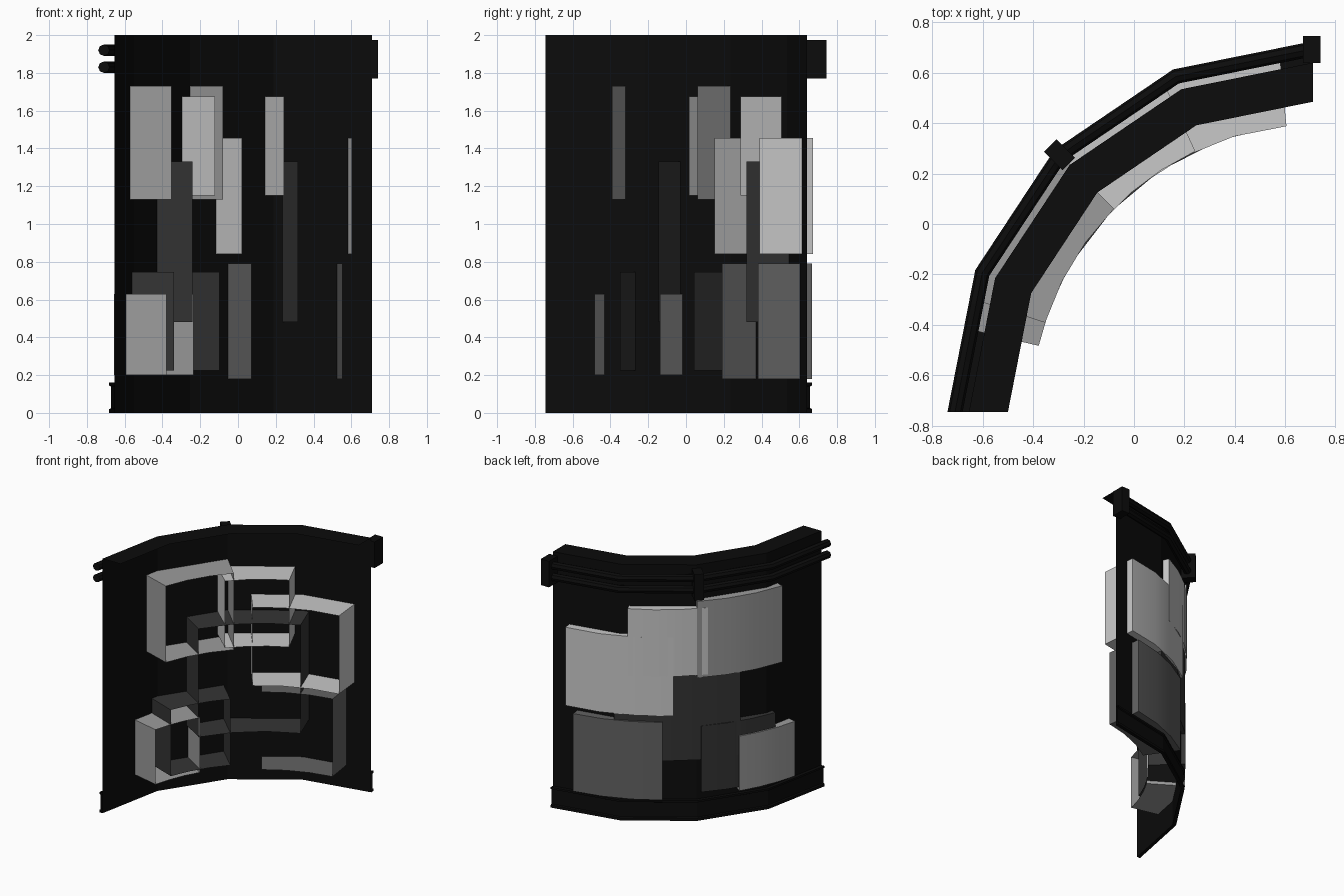
import bpy, bmesh, math

if "Cube" in bpy.data.objects:
    bpy.data.objects.remove(bpy.data.objects["Cube"])

CX, CY = 0.71, -0.745   # centre of the quarter arc


def material(name, v):
    m = bpy.data.materials.new(name)
    m.diffuse_color = (v, v, v, 1)
    m.use_nodes = True
    m.node_tree.nodes["Principled BSDF"].inputs["Base Color"].default_value = m.diffuse_color
    return m


BLACK = material("black", 0.0035)
LIGHT = material("light_grey", 0.58)
MID = material("mid_grey", 0.33)
DIM = material("dim_grey", 0.12)
DARK = material("dark_grey", 0.035)


def pt(r, deg, z):
    a = math.radians(deg)
    return (CX + r * math.cos(a), CY + (r + 0.02) * math.sin(a), z)


def sweep(name, profile, start, end, segs, mat, closed=False, caps=False, smooth=False):
    """Sweep a (radius, z) profile round the arc."""
    bm = bmesh.new()
    rows = [[bm.verts.new(pt(r, start + (end - start) * i / segs, z)) for r, z in profile]
            for i in range(segs + 1)]
    n = len(profile)
    for a, b in zip(rows, rows[1:]):
        for j in range(n if closed else n - 1):
            k = (j + 1) % n
            bm.faces.new((a[j], a[k], b[k], b[j]))
    if caps:
        bm.faces.new(rows[0])
        bm.faces.new(rows[-1][::-1])
    bmesh.ops.recalc_face_normals(bm, faces=bm.faces)
    # open shells: make sure the outward side is the front
    f = max(bm.faces, key=lambda q: math.hypot(q.calc_center_median().x - CX,
                                               q.calc_center_median().y - CY))
    c = f.calc_center_median()
    if f.normal.x * (c.x - CX) + f.normal.y * (c.y - CY) < -1e-4:
        bmesh.ops.reverse_faces(bm, faces=bm.faces)
    me = bpy.data.meshes.new(name)
    bm.to_mesh(me)
    bm.free()
    me.materials.append(mat)
    ob = bpy.data.objects.new(name, me)
    bpy.context.collection.objects.link(ob)
    if smooth:
        bpy.ops.object.select_all(action='DESELECT')
        ob.select_set(True)
        bpy.context.view_layer.objects.active = ob
        bpy.ops.object.shade_smooth_by_angle(angle=math.radians(30))
    return ob


def box(name, loc, size, rot):
    bpy.ops.mesh.primitive_cube_add(size=1, location=loc, rotation=(0, 0, math.radians(rot)))
    ob = bpy.context.object
    ob.name = name
    ob.scale = size
    ob.data.materials.append(BLACK)


# Curved wall shell with its top ledge
sweep("wall", [(1.365, 0), (1.365, 2.0), (1.21, 2.0)], 180, 90, 4, BLACK)

# Skirting with thin lips along its edges
sweep("skirting", [(1.365, 0.16), (1.392, 0.16), (1.392, 0.145), (1.382, 0.14),
                   (1.382, 0.025), (1.392, 0.02), (1.392, 0), (1.365, 0)],
      180, 90, 4, BLACK)

# Two rails behind the top edge
for i, z in enumerate((1.83, 1.92)):
    ring = [(1.42 + 0.03 * math.cos(k * math.pi / 4), z + 0.03 * math.sin(k * math.pi / 4))
            for k in range(8)]
    sweep("rail_%d" % (i + 1), ring, 180, 90, 4, BLACK, closed=True, caps=True, smooth=True)

# Rail clamps
box("end_clamp", (0.705, 0.692, 1.8725), (0.07, 0.106, 0.205), 0)
box("middle_clamp", pt(1.422, 135, 1.8725), (0.105, 0.07, 0.205), 135)

# Panels: (start angle, end angle, bottom, top, colour), open on the hollow side
panels = [
    (161.9, 134.9, 1.13, 1.73, MID),
    (128.0, 95.4, 0.84, 1.455, LIGHT),
    (138.1, 114.7, 1.15, 1.675, LIGHT),
    (148.2, 110.5, 0.48, 1.33, DARK),
    (159.7, 136.2, 0.225, 0.745, DARK),
    (166.7, 147.7, 0.20, 0.63, MID),
    (124.8, 98.0, 0.18, 0.79, DIM),
]
for i, (a, b, z0, z1, mat) in enumerate(panels):
    ro = 1.395 if mat is DARK else 1.405
    sweep("panel_%d" % (i + 1), [(1.118, z0), (ro, z0), (ro, z1), (1.118, z1)],
          a, b, 3, mat, caps=True, smooth=True)
